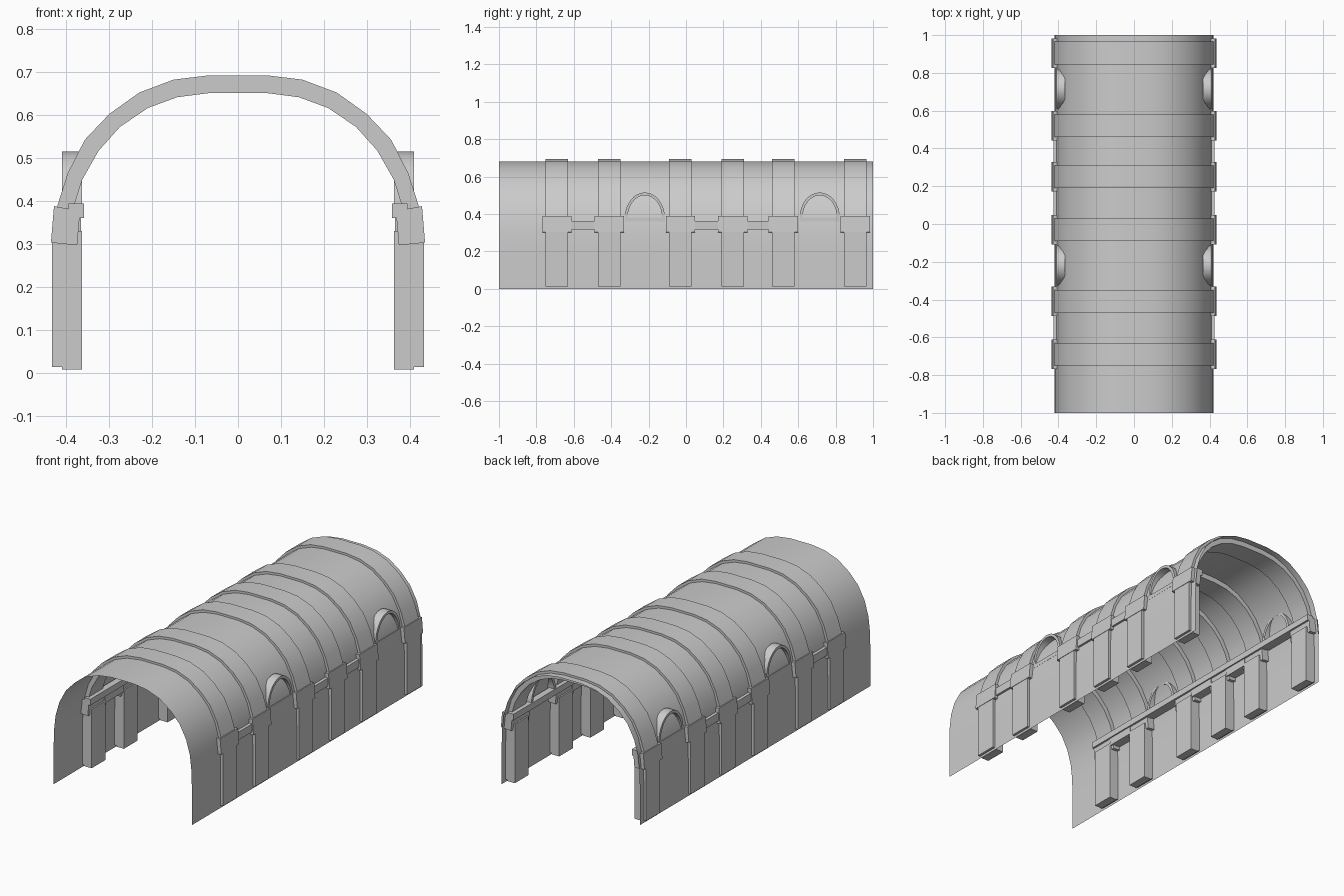
import bpy, bmesh, math

if "Cube" in bpy.data.objects:
    bpy.data.objects.remove(bpy.data.objects["Cube"])

def finish(name, bm):
    bmesh.ops.recalc_face_normals(bm, faces=bm.faces)
    me = bpy.data.meshes.new(name)
    bm.to_mesh(me)
    bm.free()
    ob = bpy.data.objects.new(name, me)
    bpy.context.collection.objects.link(ob)
    bpy.ops.object.select_all(action='DESELECT')
    ob.select_set(True)
    bpy.context.view_layer.objects.active = ob
    bpy.ops.object.shade_smooth_by_angle(angle=math.radians(30))
    return ob

def band(name, outer, inner, a, b, axis='y'):
    """Solid strip between two matching profiles, extruded from a to b."""
    bm = bmesh.new()
    def row(pts, d):
        return [bm.verts.new((p[0], d, p[1]) if axis == 'y' else (d, p[0], p[1])) for p in pts]
    rows = [row(outer, a), row(outer, b), row(inner, b), row(inner, a)]
    for k in range(4):
        r, s = rows[k], rows[(k + 1) % 4]
        for i in range(len(r) - 1):
            bm.faces.new((r[i], r[i + 1], s[i + 1], s[i]))
    for i in (0, -1):
        bm.faces.new([r[i] for r in rows])
    return finish(name, bm)

def pair(name, outer, inner, a, b, axis='y'):
    """Band on the right side, mirrored to the left."""
    m = band(name, outer, inner, a, b, axis).modifiers.new("mirror", 'MIRROR')
    m.use_axis[0] = True
    m.use_mirror_merge = False

def box(name, x0, x1, z0, z1, y0, y1):
    pair(name, [(x1, z0), (x1, z1)], [(x0, z0), (x0, z1)], y0, y1)

def full(half):
    return half + [(-x, z) for x, z in reversed(half)]

# thin vault sheet
shell = full([(.42, 0), (.42, .2), (.417, .3), (.408, .38), (.385, .46), (.345, .535),
              (.29, .593), (.222, .642), (.146, .67), (.066, .681)])
bm = bmesh.new()
rows = [[bm.verts.new((x, y, z)) for x, z in shell] for y in (-1, 1)]
for i in range(len(shell) - 1):
    bm.faces.new((rows[0][i], rows[0][i + 1], rows[1][i + 1], rows[1][i]))
finish("vault_shell", bm)

# ribs: arch, slanted cap, outer and inner post
rib_out = full([(.424, .38), (.397, .465), (.357, .543), (.30, .603), (.23, .653), (.15, .683), (.068, .693)])
rib_in = full([(.385, .38), (.363, .45), (.325, .517), (.275, .573), (.21, .617), (.142, .642), (.065, .652)])
ribs = [-.69, -.41, -.03, .25, .52, .905]
W = .06
for c in ribs:
    band("rib_arch", rib_out, rib_in, c - W, c + W)
    pair("rib_cap", [(.436, .303), (.429, .388)], [(.375, .297), (.368, .377)], c - W - .018, c + W + .018)
    box("outer_post", .397, .434, .013, .31, c - W, c + W)
    box("inner_post", .364, .41, .007, .33, c - W, c + W)

# short rails joining neighbouring ribs
for i in (0, 2, 3):
    box("joining_rail", .366, .427, .318, .362, ribs[i] + W, ribs[i + 1] - W)

# inner ledge along the springing line
box("inner_ledge", .359, .395, .36, .394, ribs[0] - W - .018, ribs[-1] + W + .018)

# arched window hoods
def arch(c, w, h):
    pts = [(c + w * math.cos(t), .38 + h * math.sin(t)) for t in [math.pi * i / 16 for i in range(17)]]
    return [(c + w, .36)] + pts + [(c - w, .36)]
for c in (-.22, .715):
    pair("window_hood", arch(c, .107, .135), arch(c, .092, .12), .364, .41, 'x')
    box("window_sill", .364, .411, .36, .382, c - .107, c + .107)
